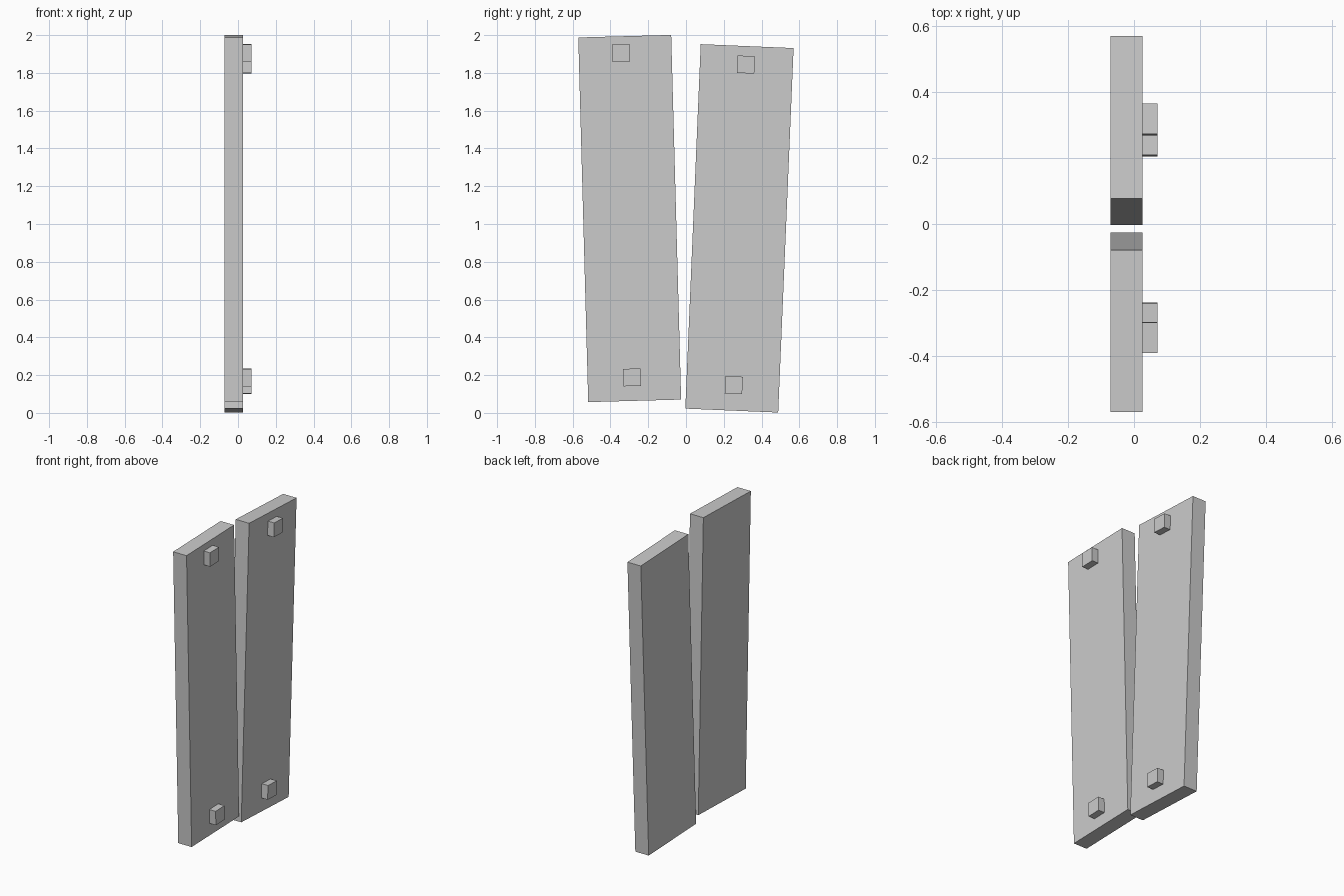
import bpy
from math import radians

if "Cube" in bpy.data.objects:
    bpy.data.objects.remove(bpy.data.objects["Cube"])

BACK_X, FACE_X, PEG_X = -0.071, 0.026, 0.071


def box(name, x0, x1, y, z, width, height, tilt):
    bpy.ops.mesh.primitive_cube_add(size=1, location=((x0 + x1) / 2, y, z),
                                    rotation=(radians(tilt), 0, 0))
    ob = bpy.context.object
    ob.name = name
    ob.scale = (x1 - x0, width, height)
    return ob


def board(side, y, z, tilt, pegs):
    # tilted plank with square pegs on its +x face
    box(f"{side}_plank", BACK_X, FACE_X, y, z, 0.492, 1.931, tilt)
    for label, (py, pz) in zip(("top", "bottom"), pegs):
        box(f"{side}_{label}_peg", FACE_X, PEG_X, py, pz, 0.092, 0.092, tilt)


board("left", -0.298, 1.029, 1.56, [(-0.344, 1.905), (-0.286, 0.188)])
board("right", 0.283, 0.977, -2.42, [(0.317, 1.844), (0.253, 0.147)])
